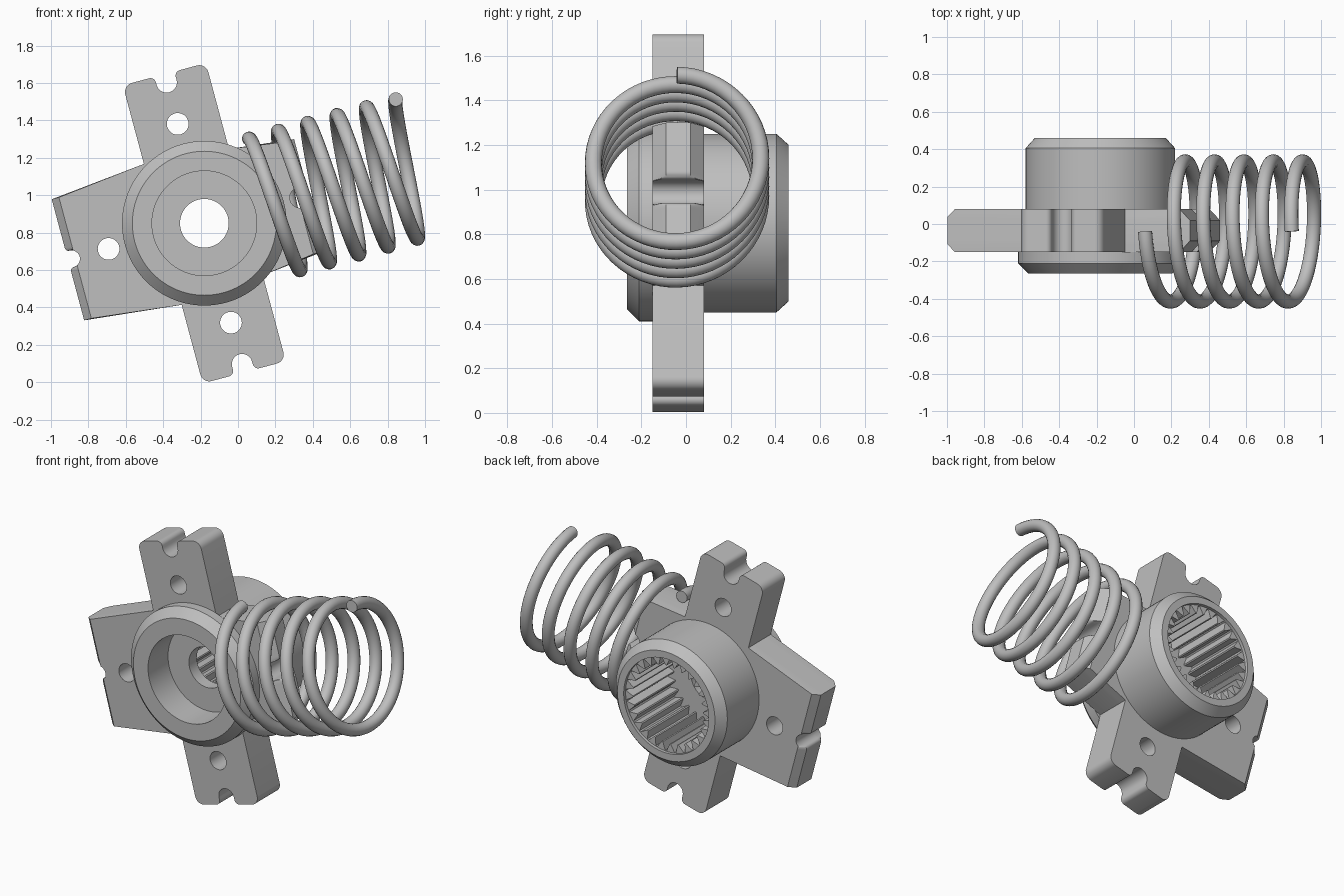
import bpy
import bmesh
from math import sin, cos, pi, radians
from mathutils import Vector, Matrix

default = bpy.data.objects.get("Cube")
if default:
    bpy.data.objects.remove(default, do_unlink=True)

grey = bpy.data.materials.new("plain_grey")
grey.use_nodes = True
grey.diffuse_color = (0.52, 0.52, 0.52, 1)
grey.node_tree.nodes["Principled BSDF"].inputs["Base Color"].default_value = grey.diffuse_color

# All parts are built around the hub axis (local y), then tilted together
PLACE = Matrix.Translation((-0.18, 0, 0.85)) @ Matrix.Rotation(radians(-15), 4, 'Y')
FRONT, BACK = -0.15, 0.08


def skin(name, rings, loop=False):
    """Bridge equal rings of points; cap the ends unless the rings form a loop."""
    bm = bmesh.new()
    rows = [[bm.verts.new(p) for p in ring] for ring in rings]
    n = len(rows[0])
    pairs = list(zip(rows, rows[1:])) + ([(rows[-1], rows[0])] if loop else [])
    for a, b in pairs:
        for i in range(n):
            j = (i + 1) % n
            bm.faces.new((a[i], a[j], b[j], b[i]))
    if not loop:
        bm.faces.new(rows[0])
        bm.faces.new(rows[-1])
    bmesh.ops.recalc_face_normals(bm, faces=bm.faces)
    mesh = bpy.data.meshes.new(name)
    bm.to_mesh(mesh)
    bm.free()
    mesh.materials.append(grey)
    obj = bpy.data.objects.new(name, mesh)
    bpy.context.collection.objects.link(obj)
    obj.matrix_world = PLACE
    return obj


def circle(r, y, n=96, x=0, z=0):
    return [(x + r * cos(2 * pi * i / n), y, z + r * sin(2 * pi * i / n)) for i in range(n)]


def finish(obj):
    bpy.ops.object.select_all(action='DESELECT')
    obj.select_set(True)
    bpy.context.view_layer.objects.active = obj
    bpy.ops.object.shade_smooth_by_angle(angle=radians(30))


def arm(turn, end, width, corner, notch, centre, lip, root=None):
    """Outline of one arm with a rounded notch in its tip, turned about the hub."""
    steps = [pi / 2 * i / 8 for i in range(9)]
    half = [(centre - notch * cos(a), notch * sin(a)) for a in steps]
    half += [(end - lip + lip * sin(a), notch + lip - lip * cos(a)) for a in steps]
    if corner:
        half += [(end - corner + corner * cos(a), width - corner + corner * sin(a)) for a in steps]
    else:
        half.append((end, width))
    if root:
        half.append(root)
    points = [(t, -s) for t, s in reversed(half[1:])] + half
    c, s = round(cos(turn)), round(sin(turn))
    return [(c * t - s * w, s * t + c * w) for t, w in points]


# Four-armed plate, with the side arms chamfered at their tips
LEFT_END, RIGHT_END = 0.755, 0.58
outline = (arm(0, RIGHT_END, 0.31, 0, 0.055, 0.53, 0.03, (0.23, 0.35))
           + arm(pi / 2, 0.825, 0.23, 0.05, 0.055, 0.78, 0.03)
           + arm(pi, LEFT_END, 0.335, 0, 0.045, 0.735, 0.02, (0.23, 0.39))
           + arm(-pi / 2, 0.825, 0.23, 0.05, 0.055, 0.78, 0.03))
layers = []
for y in (FRONT, FRONT + 0.04, FRONT + 0.06, BACK - 0.06, BACK - 0.04, BACK):
    depth = min(y - FRONT, BACK - y)
    low = -LEFT_END + max(0, 0.04 - depth)
    high = RIGHT_END - max(0, 0.06 - depth)
    layers.append([(min(max(u, low), high), y, v) for u, v in outline])
plate = skin("arm_plate", layers)

# Bolt holes and the central opening
for r, x, z in ((0.35, 0, 0), (0.058, 0, 0.55), (0.058, -0.53, 0), (0.058, 0, -0.55)):
    cutter = skin("hole_cutter", [circle(r, y, 48, x, z) for y in (-0.3, 0.3)])
    cutter.hide_render = True
    cut = plate.modifiers.new("hole", 'BOOLEAN')
    cut.operation = 'DIFFERENCE'
    cut.solver = 'EXACT'
    cut.object = cutter
    bpy.context.view_layer.objects.active = plate
    bpy.ops.object.modifier_apply(modifier=cut.name)
    bpy.data.objects.remove(cutter, do_unlink=True)
finish(plate)

# Turned hub: front flange, inner web with a bore, rear sleeve
profile = [(0.28, -0.265), (0.385, -0.265), (0.44, -0.21), (0.44, FRONT), (0.4, FRONT),
           (0.4, 0.405), (0.35, 0.46), (0.305, 0.46), (0.305, 0.02), (0.13, 0.02),
           (0.13, -0.06), (0.28, -0.06)]
finish(skin("hub", [circle(r, y) for r, y in profile], loop=True))

# Internal spline teeth inside the rear sleeve
TEETH = 28
radii = (0.302, 0.302, 0.252, 0.252)
offsets = (0, 0.15, 0.5, 0.65)


def tooth_ring(y, outer):
    ring = []
    for i in range(TEETH):
        for r, o in zip(radii, offsets):
            a = 2 * pi * (i + o) / TEETH
            r = outer or r
            ring.append((r * cos(a), y, r * sin(a)))
    return ring


finish(skin("spline_teeth", [tooth_ring(0.01, 0), tooth_ring(0.44, 0),
                             tooth_ring(0.44, 0.32), tooth_ring(0.01, 0.32)], loop=True))

# Coil spring around the right arm
TURNS, PITCH, RADIUS, WIRE, SIDES = 5, 0.1625, 0.375, 0.038, 16
coil = []
for i in range(TURNS * 64 + 1):
    t = i / 64
    a = 2 * pi * t
    out = Vector((0, -sin(a), cos(a)))
    along = Vector((PITCH, -2 * pi * RADIUS * cos(a), -2 * pi * RADIUS * sin(a))).normalized()
    side = along.cross(out)
    mid = Vector((0.348 + PITCH * t, -0.04, 0)) + out * RADIUS
    coil.append([mid + WIRE * (out * cos(b) + side * sin(b))
                 for b in (2 * pi * k / SIDES for k in range(SIDES))])
finish(skin("coil_spring", coil))
